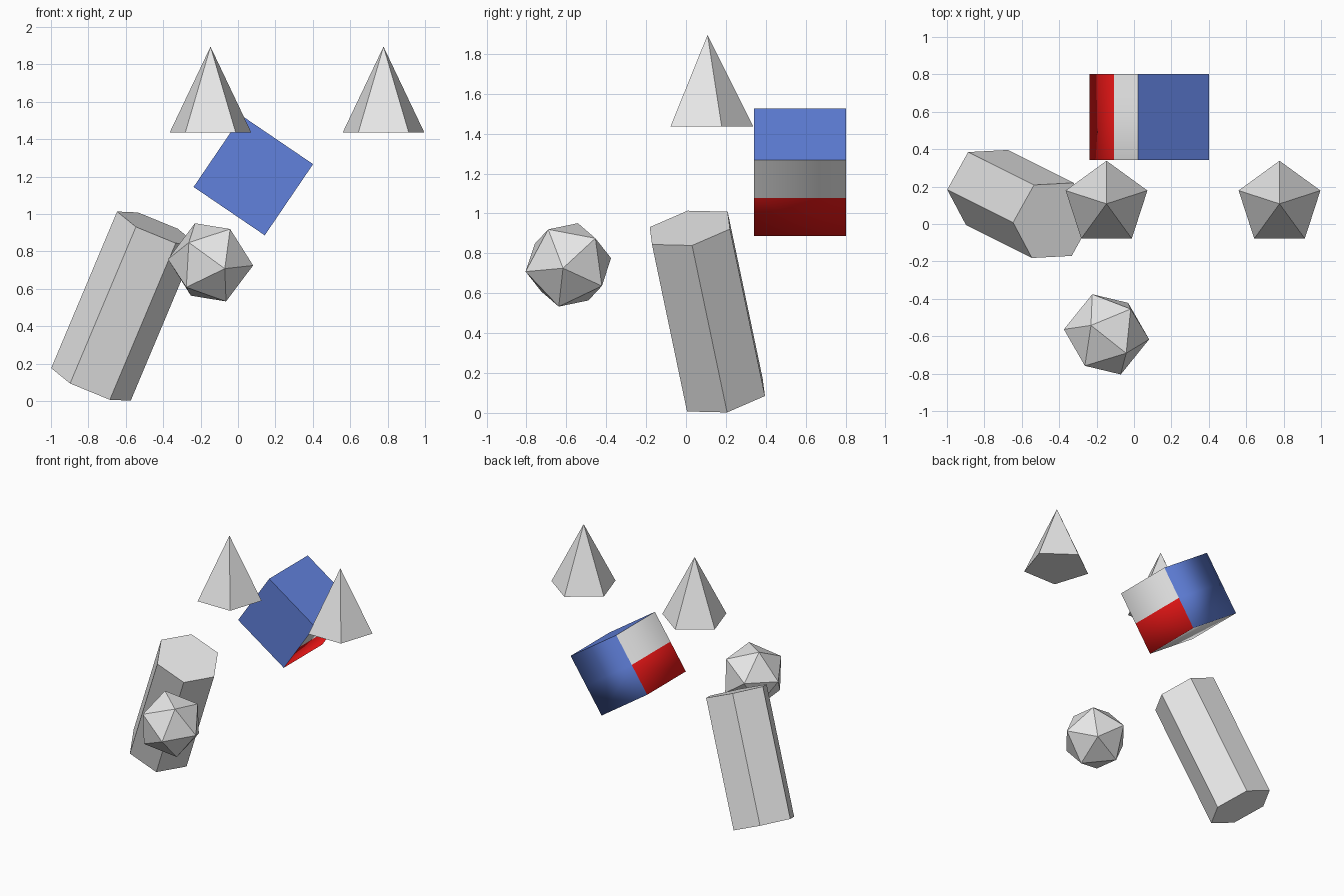
import bpy, bmesh, math
from mathutils import Matrix, Vector

if "Cube" in bpy.data.objects:
    bpy.data.objects.remove(bpy.data.objects["Cube"])

SIZE = 0.23  # shared radius / half edge


def material(name, rgb):
    m = bpy.data.materials.new(name)
    m.diffuse_color = (*rgb, 1)
    m.use_nodes = True
    m.node_tree.nodes["Principled BSDF"].inputs["Base Color"].default_value = m.diffuse_color
    return m


WHITE = material("pale_grey", (0.8, 0.8, 0.8))
BLUE = material("blue", (0.12, 0.22, 0.72))
RED = material("red", (0.8, 0.008, 0.008))


def add_object(name, bm, matrix, mats):
    mesh = bpy.data.meshes.new(name)
    bm.to_mesh(mesh)
    bm.free()
    for m in mats:
        mesh.materials.append(m)
    obj = bpy.data.objects.new(name, mesh)
    obj.matrix_world = matrix
    bpy.context.collection.objects.link(obj)
    return obj


def frame(z_dir, y_hint, loc):
    """Placement whose z follows z_dir and whose y leans towards y_hint."""
    z = Vector(z_dir).normalized()
    y = Vector(y_hint)
    y = (y - y.dot(z) * z).normalized()
    x = y.cross(z)
    return Matrix.Translation(loc) @ Matrix((x, y, z)).transposed().to_4x4()


def cone(sides, r_top, depth):
    bm = bmesh.new()
    bmesh.ops.create_cone(bm, cap_ends=True, segments=sides, radius1=SIZE,
                          radius2=r_top, depth=depth)
    bmesh.ops.remove_doubles(bm, verts=bm.verts, dist=1e-4)
    # one corner always points along +y
    tip = max((v for v in bm.verts if v.co.z < 0), key=lambda v: v.co.y)
    turn = math.atan2(tip.co.x, tip.co.y)
    bmesh.ops.rotate(bm, verts=bm.verts, matrix=Matrix.Rotation(turn, 3, 'Z'))
    return bm


# two five-sided pyramids
for name, x in (("left_pyramid", -0.147), ("right_pyramid", 0.778)):
    add_object(name, cone(5, 0, 0.46),
               Matrix.Translation((x, 0.108, 1.665)), [WHITE])

# leaning hexagonal prism
add_object("hexagonal_prism", cone(6, SIZE, 0.925),
           frame((0.353, -0.176, 0.839), (-0.214, -0.011, 0.086),
                 (-0.61, 0.107, 0.508)), [WHITE])

# twenty-sided ball: z through one corner, x towards its neighbour
bm = bmesh.new()
bmesh.ops.create_icosphere(bm, subdivisions=1, radius=SIZE)
a, d = Vector((-0.083, 0.048, 0.209)), Vector((-0.115, -0.171, 0.102))
add_object("twenty_sided_ball", bm,
           frame(a, a.cross(d), (-0.147, -0.59, 0.742)), [WHITE])

# tilted cube: blue top, front and back; sides half white, half red
bm = bmesh.new()
bmesh.ops.create_cube(bm, size=2 * SIZE)
sides = [f for f in bm.faces if abs(f.normal.x) > 0.9]
cut = sides + list({e for f in sides for e in f.edges})
cut += list({v for f in sides for v in f.verts})
bmesh.ops.bisect_plane(bm, geom=cut, plane_co=(0, 0, 0), plane_no=(0, 0, 1))
bm.normal_update()
for f in bm.faces:
    n, c = f.normal, f.calc_center_median()
    if abs(n.x) > 0.9:
        f.material_index = 1 if c.z > 0 else 2
    elif n.z < -0.9:
        f.material_index = 1
    f.smooth = n.y > -0.9 and n.z < 0.9
add_object("tilted_cube", bm,
           Matrix.Translation((0.082, 0.571, 1.206))
           @ Matrix.Rotation(math.radians(34.2), 4, 'Y'), [BLUE, WHITE, RED])
